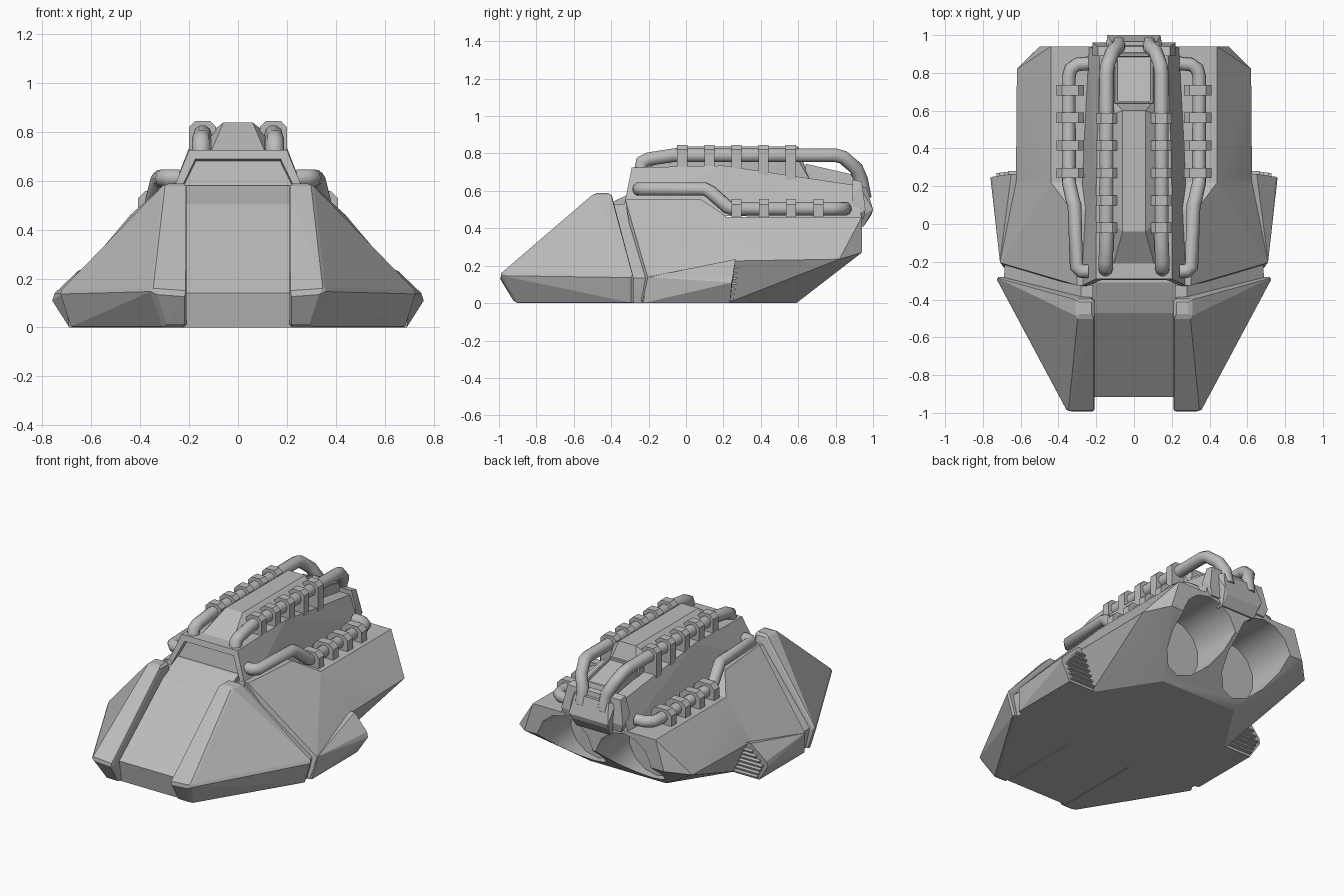
import bpy, bmesh, math
from mathutils import Vector

if "Cube" in bpy.data.objects:
    bpy.data.objects.remove(bpy.data.objects["Cube"])

grey = bpy.data.materials.new("hull_grey")
grey.use_nodes = True
grey.diffuse_color = (0.5, 0.5, 0.5, 1)
grey.node_tree.nodes["Principled BSDF"].inputs["Base Color"].default_value = (0.5, 0.5, 0.5, 1)


def add(name, data):
    ob = bpy.data.objects.new(name, data)
    bpy.context.collection.objects.link(ob)
    data.materials.append(grey)
    return ob


def both(pts):
    return list(pts) + [(-x, y, z) for x, y, z in pts]


def side(pts, s):
    return [(x * s, y, z) for x, y, z in pts]


def hull(name, pts, inset=None, bevel=0):
    """Convex panel through pts; inset = (direction, thickness, depth) sinks one face."""
    bm = bmesh.new()
    for p in pts:
        bm.verts.new(p)
    res = bmesh.ops.convex_hull(bm, input=bm.verts)
    junk = {v for v in res["geom_interior"] + res["geom_unused"] if isinstance(v, bmesh.types.BMVert)}
    bmesh.ops.delete(bm, geom=list(junk), context="VERTS")
    bmesh.ops.dissolve_limit(bm, angle_limit=0.02, verts=bm.verts, edges=bm.edges)
    bmesh.ops.recalc_face_normals(bm, faces=bm.faces)
    if inset:
        bm.normal_update()
        face = max(bm.faces, key=lambda f: f.normal.dot(Vector(inset[0])))
        bmesh.ops.inset_region(bm, faces=[face], thickness=inset[1], depth=0)
        bmesh.ops.inset_region(bm, faces=[face], thickness=0.004, depth=-inset[2])
    me = bpy.data.meshes.new(name)
    bm.to_mesh(me)
    bm.free()
    ob = add(name, me)
    if bevel:
        mod = ob.modifiers.new("bevel", "BEVEL")
        mod.width, mod.segments = bevel, 1
        mod.limit_method, mod.angle_limit = "ANGLE", math.radians(30)
    return ob


def block(name, x0, x1, y0, y1, z0, z1, cut=0.0):
    """Box with its top long edges chamfered by cut."""
    prof = [(x0, z0), (x1, z0), (x1, z1 - cut), (x1 - cut, z1), (x0 + cut, z1), (x0, z1 - cut)]
    return hull(name, [(x, y, z) for x, z in prof for y in (y0, y1)])


def pipe(name, pts, radius):
    cu = bpy.data.curves.new(name, "CURVE")
    cu.dimensions = "3D"
    cu.bevel_depth, cu.bevel_resolution = radius, 3
    cu.use_fill_caps = True
    sp = cu.splines.new("POLY")
    sp.points.add(len(pts) - 1)
    for p, co in zip(sp.points, pts):
        p.co = (*co, 1)
    sp.use_smooth = True
    return add(name, cu)


# Nose: centre plate
hull("nose_plate", both([
    (0.22, -0.89, 0), (0.22, -0.915, 0.14), (0.22, -0.47, 0.505), (0.22, -0.31, 0.58),
    (0.22, -0.2, 0.58), (0.22, -0.2, 0)]))

# Recessed neck between nose and body
hull("neck", both([
    (0.66, -0.32, 0), (0.69, -0.31, 0.135), (0.28, -0.41, 0.53),
    (0.66, -0.18, 0), (0.68, -0.15, 0.135), (0.28, -0.28, 0.53)]))

# Main body: front and rear halves
waist = [(0.51, 0.22, 0), (0.625, 0.22, 0.225), (0.44, 0.22, 0.46)]
hull("front_body", both(waist + [
    (0.68, -0.235, 0), (0.71, -0.205, 0.14), (0.30, -0.325, 0.555), (0.335, 0.08, 0.555)]))
rear_body = hull("rear_body", both(waist + [
    (0.27, 0.59, 0), (0.62, 0.27, 0.235), (0.62, 0.82, 0.235),
    (0.50, 0.94, 0.27), (0.44, 0.94, 0.46)]))

# Engine bores cut into the rear
for s in (1, -1):
    bpy.ops.mesh.primitive_cylinder_add(
        vertices=14, radius=0.2, depth=0.6, location=(0.21 * s, 0.9, 0.24),
        rotation=(math.pi / 2, 0, 0))
    cutter = bpy.context.object
    cutter.name = "bore_cutter"
    cutter.hide_render = True
    mod = rear_body.modifiers.new("bore", "BOOLEAN")
    mod.operation, mod.solver, mod.object = "DIFFERENCE", "EXACT", cutter
    with bpy.context.temp_override(object=rear_body, active_object=rear_body):
        bpy.ops.object.modifier_apply(modifier="bore")
    bpy.data.objects.remove(cutter)

# Upper cabin with sunken windscreen
hull("cabin", both([
    (0.30, -0.339, 0.48), (0.20, -0.29, 0.725), (0.20, 0.2, 0.735),
    (0.18, 0.91, 0.63), (0.24, 0.94, 0.45)]), inset=((0, -1, 0.2), 0.045, 0.025))

# Raised spine plate, hatch and tail box
hull("spine_plate", both([
    (0.11, -0.22, 0.72), (0.06, -0.04, 0.838), (0.06, 0.60, 0.838),
    (0.11, 0.0, 0.8), (0.11, 0.58, 0.8), (0.11, 0.66, 0.66)]))
hull("hatch", both([
    (0.11, 0.63, 0.60), (0.10, 0.64, 0.745), (0.10, 0.90, 0.685), (0.11, 0.93, 0.58)]),
    inset=((0, 0, 1), 0.015, 0.015))
hull("tail_collar", both([
    (0.22, 0.89, 0.56), (0.19, 0.89, 0.66), (0.19, 0.94, 0.65), (0.22, 0.96, 0.50),
    (0.22, 0.89, 0.45), (0.2, 0.95, 0.45)]))
hull("tail_box", both([
    (0.15, 0.93, 0.62), (0.12, 0.965, 0.62), (0.14, 1.0, 0.50), (0.12, 0.99, 0.47),
    (0.15, 0.94, 0.47), (0.12, 0.95, 0.41), (0.12, 0.9, 0.41)]))

for s, tag in ((1, "left"), (-1, "right")):
    # Nose cheek armour
    hull(tag + "_cheek", side([
        (0.21, -0.915, 0), (0.21, -1.0, 0.14), (0.21, -0.49, 0.588), (0.21, -0.40, 0.588),
        (0.21, -0.29, 0), (0.30, -0.915, 0), (0.35, -1.0, 0.15), (0.30, -0.49, 0.588),
        (0.30, -0.40, 0.588), (0.735, -0.28, 0.14), (0.69, -0.28, 0)], s), bevel=0.014)

    # Side pod with rear vent slats
    hull(tag + "_pod", side([
        (0.71, -0.2, 0.14), (0.69, -0.23, 0), (0.45, -0.2, 0), (0.76, 0.245, 0.11),
        (0.75, 0.25, 0.14), (0.65, 0.265, 0.235), (0.45, 0.265, 0.235),
        (0.69, 0.235, 0), (0.45, 0.235, 0)], s))
    for i in range(7):
        z = 0.022 + i * 0.028
        outer = 0.675 + 0.055 * z / 0.11 if z < 0.11 else 0.73 - (z - 0.11) * 0.8
        y = 0.235 + z * 0.13
        inner = 0.49 + z * 0.5
        hull(tag + "_vent_slat", side([
            (x, y + dy, z + dz) for x in (inner, outer)
            for dy, dz in ((-0.01, -0.008), (0.02, -0.006), (0.02, 0.002), (-0.01, 0.008))], s))

    # Top pipes and their clamps
    pipe(tag + "_top_pipe", side([
        (0.15, -0.24, 0.715), (0.15, -0.235, 0.755), (0.15, -0.20, 0.77), (0.145, -0.07, 0.79),
        (0.145, 0.80, 0.79), (0.14, 0.84, 0.78), (0.115, 0.91, 0.72), (0.085, 0.935, 0.66),
        (0.08, 0.955, 0.56)], s), 0.038)
    for i in range(5):
        y = -0.02 + i * 0.145
        x0, x1 = sorted((0.09 * s, 0.2 * s))
        block(tag + "_top_clamp", x0, x1, y - 0.027, y + 0.027, 0.66, 0.845, 0.025)

    # Side pipes and their clamps
    pipe(tag + "_side_pipe", side([
        (0.24, -0.25, 0.61), (0.28, -0.25, 0.61), (0.305, -0.225, 0.61), (0.315, 0.10, 0.61),
        (0.325, 0.13, 0.595), (0.345, 0.22, 0.515), (0.345, 0.25, 0.505), (0.345, 0.78, 0.505),
        (0.335, 0.82, 0.505), (0.30, 0.845, 0.505), (0.24, 0.85, 0.505)], s), 0.037)
    for i in range(4):
        y = 0.27 + i * 0.146
        x0, x1 = sorted((0.265 * s, 0.41 * s))
        block(tag + "_side_clamp", x0, x1, y - 0.027, y + 0.027, 0.45, 0.557, 0.03)

# Smooth only the round bores
bpy.ops.object.select_all(action="DESELECT")
rear_body.select_set(True)
bpy.context.view_layer.objects.active = rear_body
bpy.ops.object.shade_smooth_by_angle(angle=math.radians(28))
